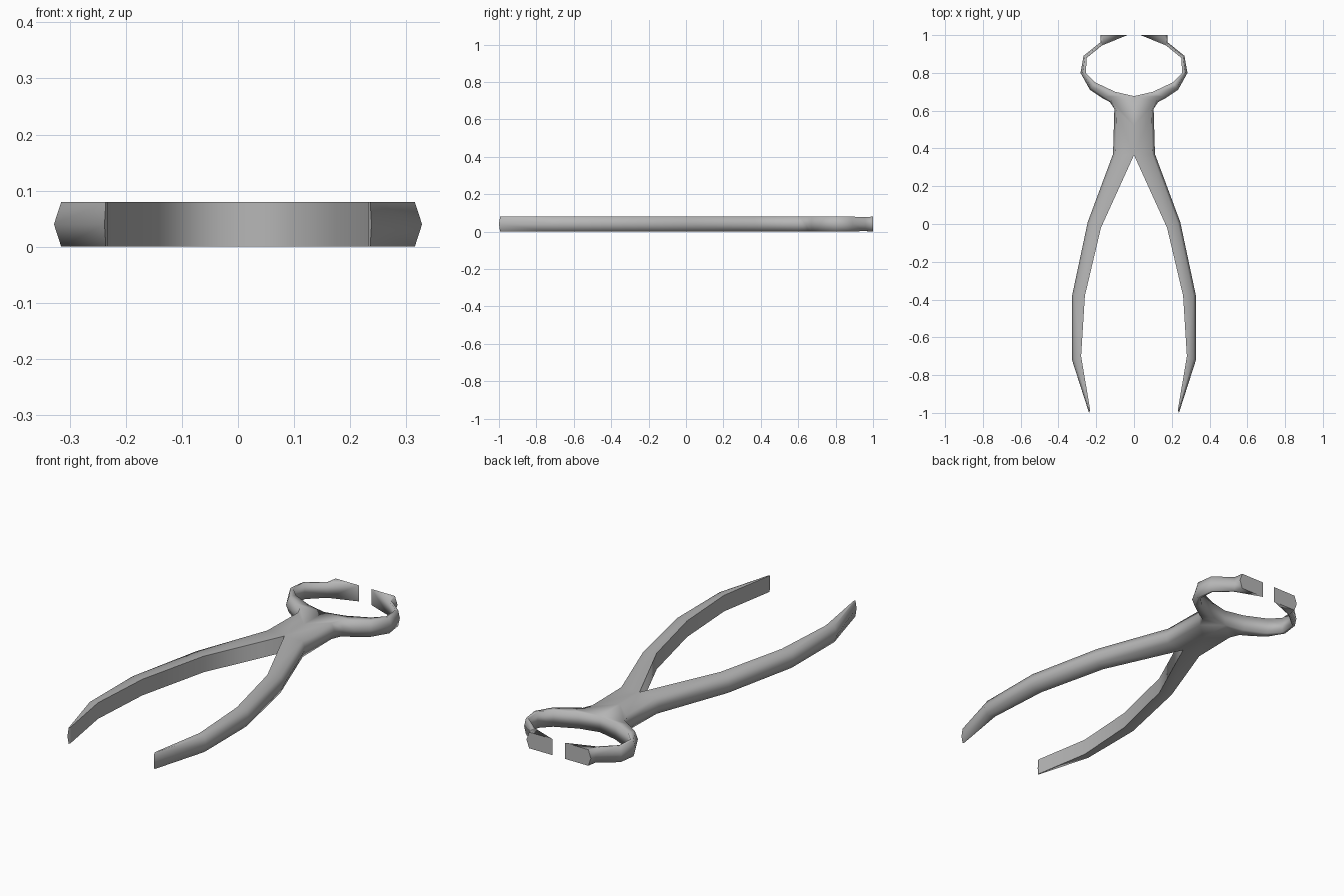
import bpy, bmesh
from mathutils import Vector

if "Cube" in bpy.data.objects:
    bpy.data.objects.remove(bpy.data.objects["Cube"])

MID = 0.04  # half thickness of the tool

# stations from handle tip to jaw: inner x,y, outer x,y, half height
STATIONS = [
    (.232, -.985, .238, -1.0, .04),
    (.28, -.70, .328, -.72, .04),
    (.26, -.38, .328, -.38, .04),
    (.175, -.02, .245, .01, .04),
    (0, .365, .111, .37, .04),
    (0, .52, .104, .61, .04),
    (0, .677, .127, .645, .04),
    (.10, .70, .17, .668, .04),
    (.206, .75, .233, .71, .04),
    (.255, .80, .283, .80, .04),
    (.25, .88, .267, .89, .04),
    (.17, .945, .177, .963, .037),
    (.035, 1.0, .177, 1.0, .04),
]
RING_START = 6  # from here on the inner edges are soft


def section(bm, ix, iy, ox, oy, h):
    """Flat inner side, ridge along the outer side."""
    i, o = Vector((ix, iy)), Vector((ox, oy))
    w = o - i
    t = o - w.normalized() * min(.014, w.length * .4)
    pts = [(i, h), (t, h), (o, 0), (t, -h), (i, -h)]
    return [bm.verts.new((p.x, p.y, MID + z)) for p, z in pts]


# one arm: handle, hinge half and jaw lofted in one piece
bm = bmesh.new()
rings = [section(bm, *s) for s in STATIONS]
for k in range(len(rings) - 1):
    a, b = rings[k], rings[k + 1]
    on_centre = STATIONS[k][0] == 0 and STATIONS[k + 1][0] == 0
    for j in range(5):
        if j == 4 and on_centre:
            continue  # open where the two halves join
        n = (j + 1) % 5
        bm.faces.new((a[j], a[n], b[n], b[j]))
caps = [bm.faces.new(rings[0]), bm.faces.new(rings[-1])]
bmesh.ops.recalc_face_normals(bm, faces=bm.faces)

# smooth shading, with hard inner handle edges and hard end faces
for f in bm.faces:
    f.smooth = True
for k in range(len(rings) - 1):
    if k < RING_START - 2:
        for j in (0, 4):
            bm.edges.get((rings[k][j], rings[k + 1][j])).smooth = False
for cap in caps:
    for e in cap.edges:
        e.smooth = False

me = bpy.data.meshes.new("pincers")
bm.to_mesh(me)
bm.free()
pincers = bpy.data.objects.new("pincers", me)
bpy.context.collection.objects.link(pincers)

# dark steel
steel = bpy.data.materials.new("steel")
steel.diffuse_color = (.47, .47, .47, 1)
steel.use_nodes = True
steel.node_tree.nodes["Principled BSDF"].inputs["Base Color"].default_value = steel.diffuse_color
me.materials.append(steel)

# mirrored second arm
mirror = pincers.modifiers.new("mirror", 'MIRROR')
mirror.use_axis[0] = True
mirror.merge_threshold = 0.001
